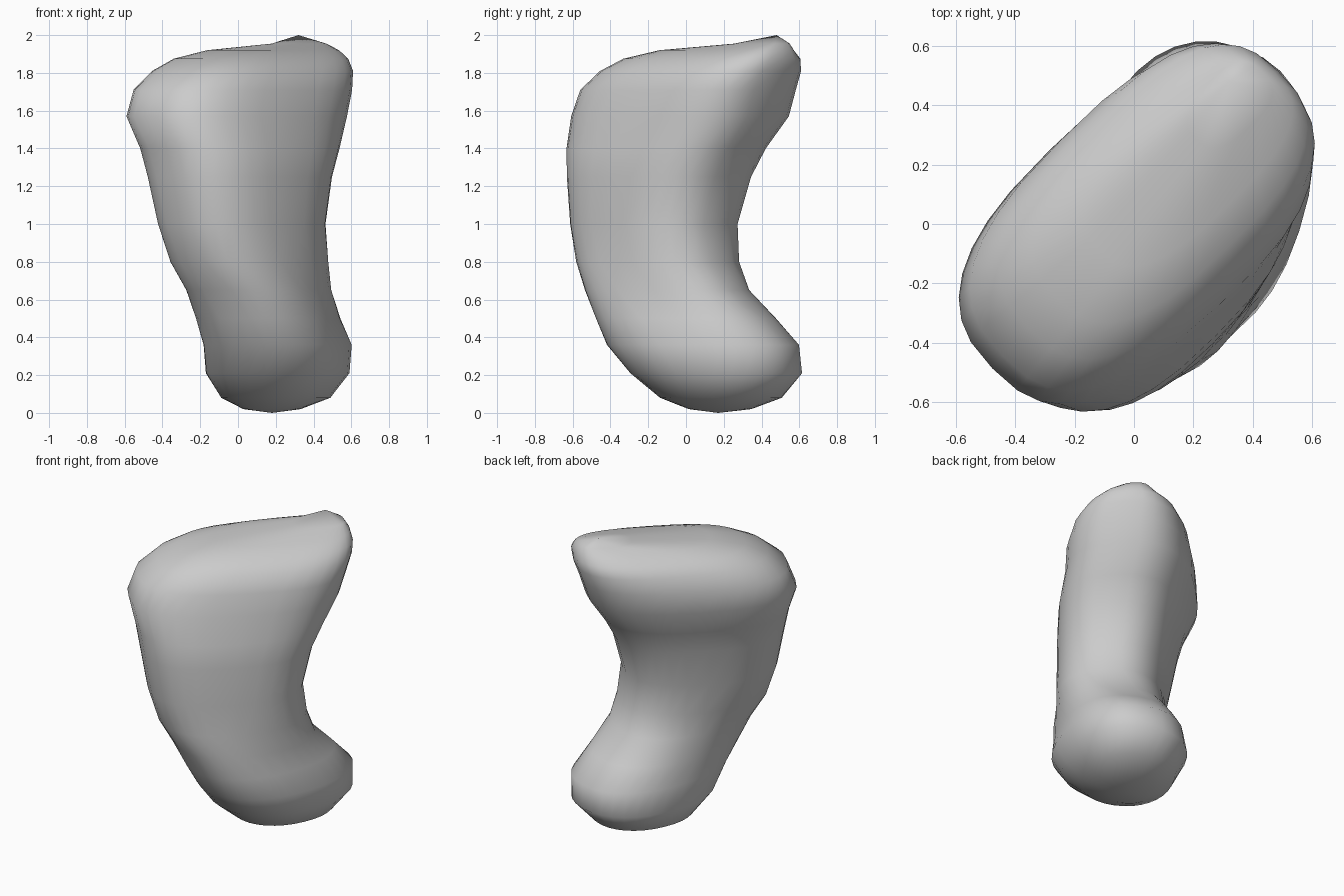
import bpy, bmesh
from math import sin, cos, tau, radians, copysign

if "Cube" in bpy.data.objects:
    bpy.data.objects.remove(bpy.data.objects["Cube"])

SIDES = 32

# horizontal sections: height, centre x, centre y, half length, half width, angle
SECTIONS = [
    (0.02, 0.18, 0.18, 0.17, 0.14, 60),
    (0.08, 0.20, 0.185, 0.325, 0.275, 66),
    (0.21, 0.21, 0.16, 0.46, 0.36, 71),
    (0.36, 0.21, 0.09, 0.515, 0.365, 72),
    (0.50, 0.16, 0.00, 0.485, 0.345, 68),
    (0.65, 0.11, -0.10, 0.445, 0.335, 60),
    (0.80, 0.06, -0.15, 0.46, 0.335, 48),
    (1.00, 0.02, -0.17, 0.478, 0.345, 45),
    (1.25, 0.01, -0.143, 0.53, 0.365, 45),
    (1.40, 0.01, -0.105, 0.58, 0.38, 45),
    (1.57, -0.01, -0.035, 0.65, 0.395, 44),
    (1.71, 0.02, 0.005, 0.645, 0.385, 44),
    (1.81, 0.07, 0.07, 0.60, 0.35, 45),
    (1.875, 0.115, 0.13, 0.535, 0.29, 46),
    (1.92, 0.18, 0.21, 0.42, 0.20, 46),
    (1.955, 0.32, 0.40, 0.16, 0.10, 46),
]


def oval(z, cx, cy, a, b, angle):
    ca, sa = cos(radians(angle)), sin(radians(angle))
    power = 2 / (2.15 + 0.33 * z)   # boxier towards the top
    for i in range(SIDES):
        c, s = cos(tau * i / SIDES), sin(tau * i / SIDES)
        u = a * copysign(abs(c) ** power, c)
        v = b * copysign(abs(s) ** power, s)
        # the upper slab flares towards its raised back end
        v *= 1 + 0.12 * max(0, z - 1.4) * u / a
        yield cx + u * ca - v * sa, cy + u * sa + v * ca


# curved organic body lofted through the sections
bm = bmesh.new()
rings = [[bm.verts.new((x, y, s[0])) for x, y in oval(*s)] for s in SECTIONS]
bottom = bm.verts.new((0.18, 0.17, 0))
top = bm.verts.new((0.32, 0.48, 2))
for i in range(SIDES):
    j = (i + 1) % SIDES
    bm.faces.new((bottom, rings[0][j], rings[0][i]))
    bm.faces.new((top, rings[-1][i], rings[-1][j]))
    for lo, hi in zip(rings, rings[1:]):
        bm.faces.new((lo[i], lo[j], hi[j], hi[i]))
bmesh.ops.recalc_face_normals(bm, faces=bm.faces)
for f in bm.faces:
    f.smooth = True
mesh = bpy.data.meshes.new("curved_body")
bm.to_mesh(mesh)
bm.free()
body = bpy.data.objects.new("curved_body", mesh)
bpy.context.collection.objects.link(body)
